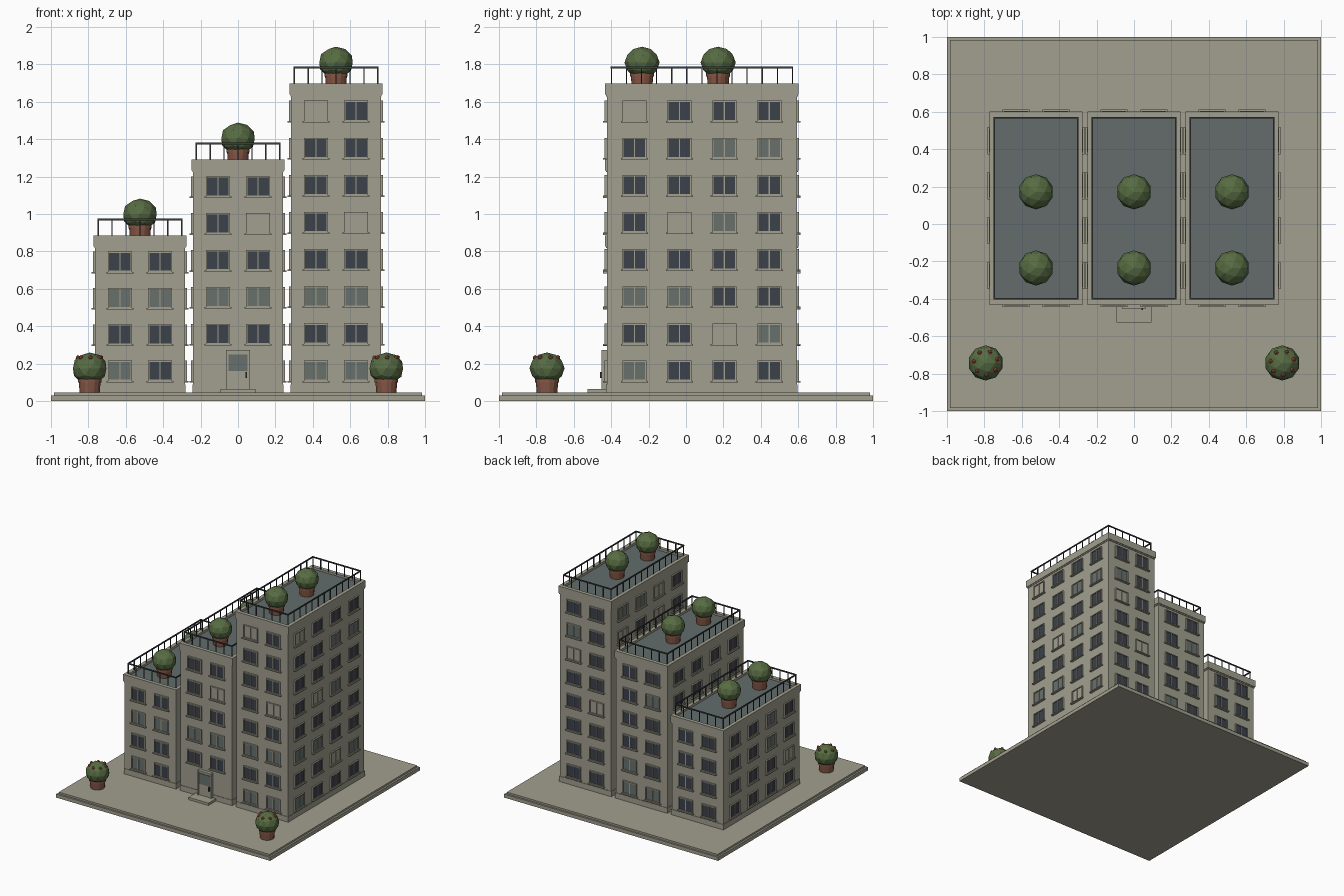
import bpy, bmesh, math, random
from mathutils import Matrix, Vector

if "Cube" in bpy.data.objects:
    bpy.data.objects.remove(bpy.data.objects["Cube"])

random.seed(4)

def mat(name, r, g, b):
    m = bpy.data.materials.new(name)
    m.diffuse_color = (r, g, b, 1)
    m.use_nodes = True
    m.node_tree.nodes["Principled BSDF"].inputs["Base Color"].default_value = m.diffuse_color
    return m

STONE = mat("warm grey stone", 0.36, 0.35, 0.275)
ROOF = mat("slate roof", 0.125, 0.152, 0.148)
DARK = mat("dark glass", 0.045, 0.054, 0.070)
PALE = mat("pale glass", 0.14, 0.165, 0.152)
RAIL = mat("dark metal", 0.04, 0.046, 0.052)
LEAF = mat("leaf green", 0.095, 0.15, 0.055)
CLAY = mat("terracotta", 0.24, 0.095, 0.06)
BLOOM = mat("red blossom", 0.48, 0.10, 0.06)

def box(bm, c, s, M=Matrix(), mi=0):
    r = bmesh.ops.create_cube(bm, size=1, matrix=M @ Matrix.Translation(c) @ Matrix.Diagonal((*s, 1)))
    for f in {f for v in r["verts"] for f in v.link_faces}:
        f.material_index = mi

def finish(bm, name, *mats):
    me = bpy.data.meshes.new(name)
    bm.to_mesh(me)
    bm.free()
    for m in mats:
        me.materials.append(m)
    ob = bpy.data.objects.new(name, me)
    bpy.context.collection.objects.link(ob)
    return ob

HX, HY, CY, G = 0.24, 0.508, 0.085, 0.045   # wall half sizes, centre y, ground level

# Ground slab with a small step at the rim
bm = bmesh.new()
box(bm, (0, 0, 0.015), (2, 2, 0.03))
box(bm, (0, 0, 0.0375), (1.97, 1.97, 0.015))
finish(bm, "ground_slab", STONE)

# Window with glass, frame, mullion and sill; local -y points out of the wall
def window(bm, M, kind):
    w, h = 0.128, 0.108
    box(bm, (0, -0.002, 0), (w, 0.006, h), M, kind)
    for s in (-1, 1):
        box(bm, (s * (w / 2 - 0.003), -0.006, 0), (0.007, 0.012, h), M)
        box(bm, (0, -0.006, s * (h / 2 - 0.003)), (w, 0.012, 0.007), M)
    box(bm, (0, -0.005, 0), (0.007, 0.010, h), M)
    box(bm, (0, -0.010, -h / 2 - 0.004), (0.146, 0.020, 0.008), M)

# Glass patterns read floor by floor from the ground: d dark, p pale, s shuttered
PATTERN = {
    (0, 0): "pd dd pp dd", (1, 0): ".. dd pp dd ds dd",
    (2, 0): "pp dd pp dd ds dd dd sd",
    (2, 1): "pddd ddsp ppdd dddd dspd dddd ddpp sddd",
}
KIND = {"s": 0, "d": 1, "p": 2}

def tower(i, name, cx, top, floors, pitch):
    # Walls, plinth and cornice
    bm = bmesh.new()
    box(bm, (cx, CY, (G + top - 0.05) / 2), (2 * HX, 2 * HY, top - 0.05 - G))
    box(bm, (cx, CY, (G + 0.09) / 2), (2 * HX + 0.008, 2 * HY + 0.008, 0.09 - G))
    box(bm, (cx, CY, top - 0.061), (2 * HX + 0.009, 2 * HY + 0.009, 0.014))
    box(bm, (cx, CY, top - 0.038), (2 * HX + 0.018, 2 * HY + 0.018, 0.036))
    ox, oy, t = HX + 0.009, HY + 0.009, 0.031
    for s in (-1, 1):
        box(bm, (cx + s * (ox - t / 2), CY, top - 0.029), (t, 2 * oy, 0.058))
        box(bm, (cx, CY + s * (oy - t / 2), top - 0.029), (2 * ox - 2 * t, t, 0.058))
    finish(bm, name + "_walls", STONE)
    # Sunken roof deck
    bm = bmesh.new()
    box(bm, (cx, CY, top - 0.0205), (2 * (ox - t), 2 * (oy - t), 0.005))
    finish(bm, name + "_roof", ROOF)
    # Windows on all four sides
    bm = bmesh.new()
    for side in range(4):
        n, step, out = ((2, 0.214, HY), (4, 0.2405, HX))[side % 2]
        rows = PATTERN.get((i, side), "").split()
        R = Matrix.Translation((cx, CY, 0)) @ Matrix.Rotation(side * math.pi / 2, 4, 'Z')
        for f in range(floors):
            for k in range(n):
                c = rows[f][k] if rows else random.choice("dddddddpps")
                if c != ".":
                    pos = ((k - (n - 1) / 2) * step, -out, 0.162 + f * pitch)
                    window(bm, R @ Matrix.Translation(pos), KIND[c])
    finish(bm, name + "_windows", STONE, DARK, PALE)
    # Railing
    bm = bmesh.new()
    rx, ry, h = 0.223, 0.484, 0.09
    for s in (-1, 1):
        box(bm, (cx, CY + s * ry, top + h - 0.005), (2 * rx + 0.008, 0.008, 0.01))
        box(bm, (cx + s * rx, CY, top + h - 0.005), (0.008, 2 * ry + 0.008, 0.01))
        for k in range(7):
            box(bm, (cx - rx + 2 * rx * k / 6, CY + s * ry, top + h / 2 - 0.005), (0.006, 0.006, h))
        for k in range(1, 12):
            box(bm, (cx + s * rx, CY - ry + 2 * ry * k / 12, top + h / 2 - 0.005), (0.006, 0.006, h))
    finish(bm, name + "_railing", RAIL)

# Potted round bush, optionally with blossoms
def planter(name, x, y, z, blossoms=False):
    bm = bmesh.new()
    for r1, r2, z0, z1 in ((0.055, 0.060, 0, 0.06), (0.064, 0.064, 0.055, 0.08)):
        bmesh.ops.create_cone(bm, cap_ends=True, segments=14, radius1=r1, radius2=r2, depth=z1 - z0,
                              matrix=Matrix.Translation((x, y, z + (z0 + z1) / 2)))
    finish(bm, name + "_pot", CLAY)
    c = Vector((x, y, z + 0.13))
    bm = bmesh.new()
    bmesh.ops.create_icosphere(bm, subdivisions=2, radius=1,
                               matrix=Matrix.Translation(c) @ Matrix.Diagonal((0.094, 0.094, 0.085, 1)))
    finish(bm, name + "_bush", LEAF)
    if blossoms:
        bm = bmesh.new()
        for k in range(7):
            a = 2 * math.pi * k / 7 + 0.3
            p = c + Vector((0.064 * math.cos(a), 0.064 * math.sin(a), 0.058))
            bmesh.ops.create_icosphere(bm, subdivisions=1, radius=0.013, matrix=Matrix.Translation(p))
        finish(bm, name + "_blossoms", BLOOM)

for i, (name, cx, top, floors, pitch) in enumerate((
        ("left_tower", -0.524, 0.886, 4, 0.1945),
        ("middle_tower", 0, 1.292, 6, 0.197),
        ("right_tower", 0.524, 1.698, 8, 0.1985))):
    tower(i, name, cx, top, floors, pitch)
    planter(name + "_front", cx, -0.235, top - 0.018)
    planter(name + "_back", cx, 0.172, top - 0.018)

planter("left_ground", -0.793, -0.743, G, True)
planter("right_ground", 0.793, -0.743, G, True)

# Entrance: step, door slab, glass pane and handle
FY = CY - HY
bm = bmesh.new()
box(bm, (0, -0.475, 0.055), (0.186, 0.105, 0.02))
finish(bm, "entrance_step", STONE)
bm = bmesh.new()
box(bm, (0, FY - 0.007, 0.168), (0.126, 0.026, 0.21))
for s in (-1, 1):
    box(bm, (s * 0.059, FY - 0.016, 0.168), (0.010, 0.024, 0.21))
box(bm, (0, FY - 0.016, 0.268), (0.128, 0.024, 0.010))
finish(bm, "entrance_door", STONE)
bm = bmesh.new()
box(bm, (0, FY - 0.022, 0.205), (0.10, 0.006, 0.09))
finish(bm, "door_glass", PALE)
bm = bmesh.new()
box(bm, (0.045, FY - 0.028, 0.14), (0.008, 0.016, 0.034))
finish(bm, "door_handle", RAIL)
